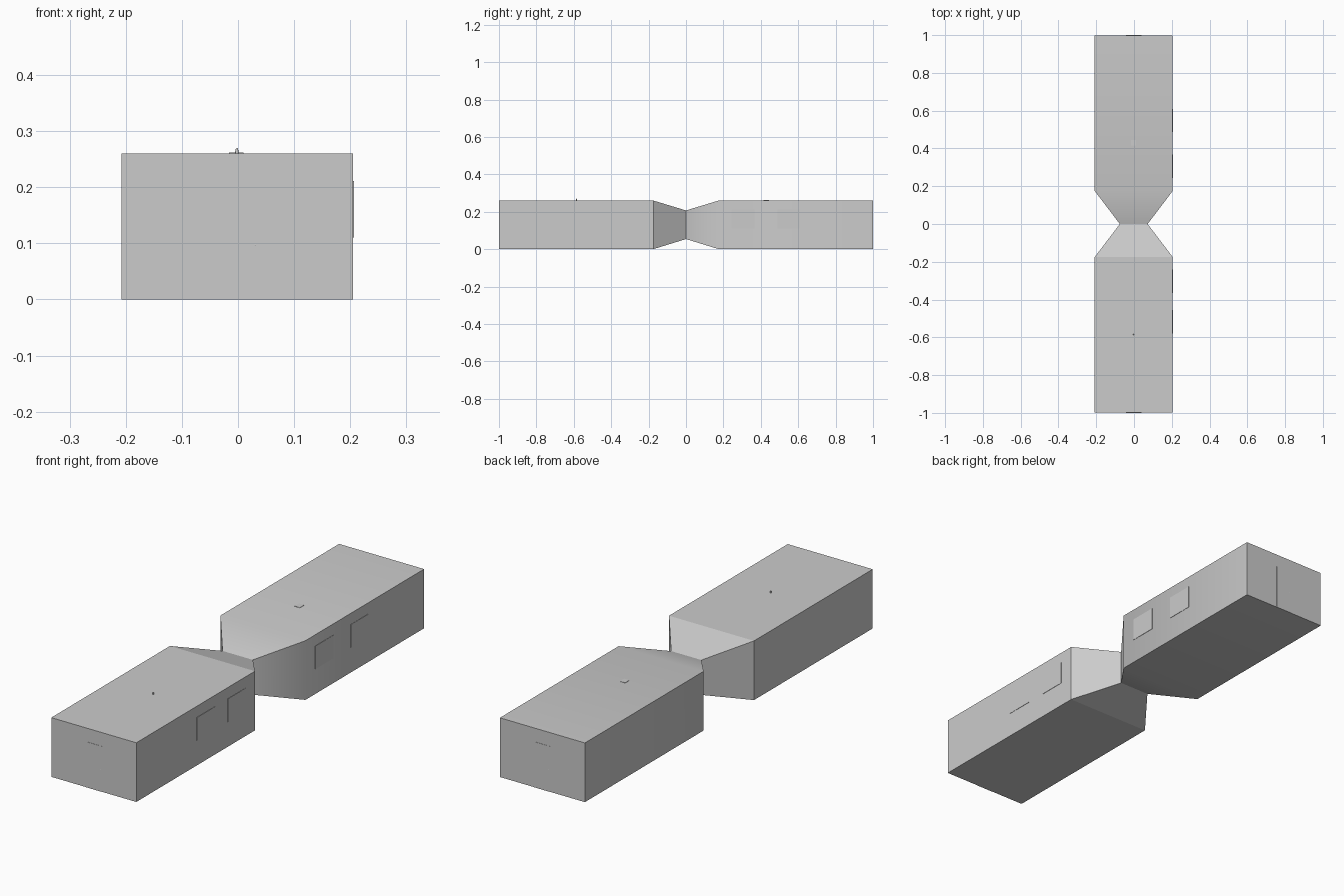
import bpy, bmesh, math

if "Cube" in bpy.data.objects:
    bpy.data.objects.remove(bpy.data.objects["Cube"])

CX = -0.0015          # body centre in x
HW, H = 0.2065, 0.26  # body half width and height
END = 0.9985


def section(bm, y, half_w, z0, z1):
    return [bm.verts.new((CX + sx * half_w, y, z))
            for sx, z in ((-1, z0), (1, z0), (1, z1), (-1, z1))]


def room(name, side, smooth):
    # block that tapers into the narrow waist at y = 0
    bm = bmesh.new()
    rings = [section(bm, side * END, HW, 0, H),
             section(bm, side * 0.175, HW, 0, H),
             section(bm, 0, 0.0735, 0.054, 0.207)]
    bm.faces.new(rings[0])
    for a, b in zip(rings, rings[1:]):
        for i in range(4):
            j = (i + 1) % 4
            bm.faces.new((a[i], a[j], b[j], b[i]))
    bmesh.ops.recalc_face_normals(bm, faces=bm.faces)
    # an open shell may be recalculated inwards: check the end cap
    bm.faces.ensure_lookup_table()
    if bm.faces[0].normal.y * side < 0:
        bmesh.ops.reverse_faces(bm, faces=bm.faces)
    me = bpy.data.meshes.new(name)
    bm.to_mesh(me)
    bm.free()
    ob = bpy.data.objects.new(name, me)
    bpy.context.collection.objects.link(ob)
    if smooth:
        bpy.ops.object.select_all(action='DESELECT')
        ob.select_set(True)
        bpy.context.view_layer.objects.active = ob
        bpy.ops.object.shade_smooth_by_angle(angle=math.radians(42))


def box(name, lo, hi):
    bpy.ops.mesh.primitive_cube_add(
        size=1, location=[(a + b) / 2 for a, b in zip(lo, hi)])
    ob = bpy.context.object
    ob.name = name
    ob.scale = [b - a for a, b in zip(lo, hi)]
    bpy.ops.object.transform_apply(location=False, rotation=False, scale=True)


def knob(name, loc, scale):
    bpy.ops.mesh.primitive_uv_sphere_add(segments=12, ring_count=8, radius=1, location=loc)
    ob = bpy.context.object
    ob.name = name
    ob.scale = scale
    bpy.ops.object.shade_smooth()


# two rooms: the front one flat shaded, the back one smooth
room("front_room", -1, False)
room("back_room", 1, True)

# doors with handles at both ends
for label, s in (("front", -1), ("back", 1)):
    ys = sorted((s * 0.99, s * 0.9995))
    box(label + "_door", (-0.042, ys[0], 0.0), (0.039, ys[1], 0.2))
    knob(label + "_door_handle", (-s * 0.031, s * 0.9975, 0.097), (0.0025,) * 3)

# thin window panes on the right wall
wall = CX + HW
for i, (y0, y1) in enumerate(((-0.58, -0.455), (-0.365, -0.24),
                              (0.243, 0.367), (0.488, 0.61))):
    box(f"window_{i + 1}", (wall - 0.005, y0, 0.11), (wall + 0.0015, y1, 0.211))

# small roof fittings
knob("roof_stud", (-0.002, -0.585, 0.262), (0.003, 0.003, 0.008))
box("roof_plate", (-0.016, 0.415, 0.255), (0.010, 0.445, 0.2615))
